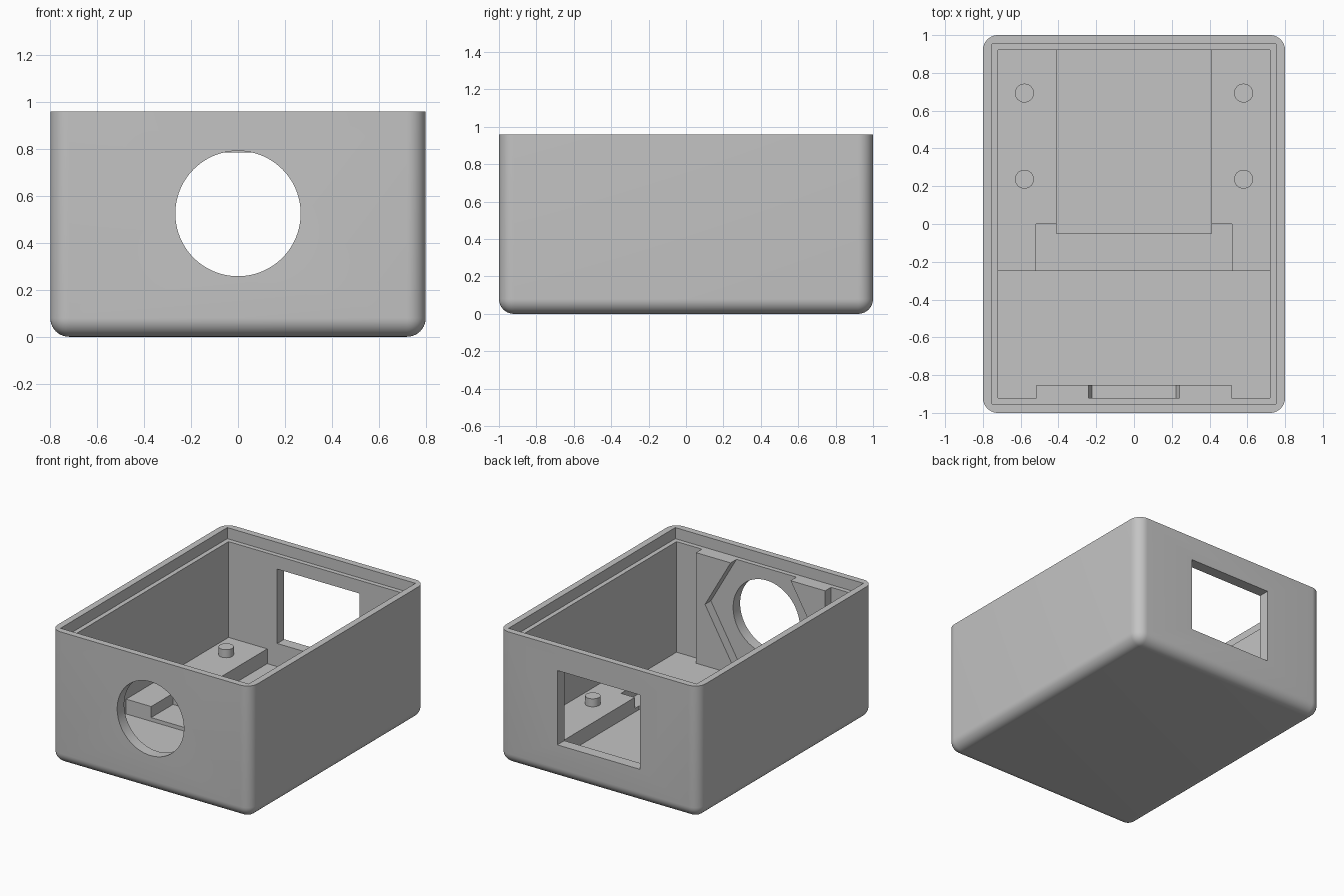
import bpy, bmesh, math
from mathutils import Matrix, Vector

if "Cube" in bpy.data.objects:
    bpy.data.objects.remove(bpy.data.objects["Cube"], do_unlink=True)

grey = bpy.data.materials.new("plain grey")
grey.use_nodes = True
grey.diffuse_color = (0.55, 0.55, 0.55, 1)
grey.node_tree.nodes["Principled BSDF"].inputs["Base Color"].default_value = grey.diffuse_color

WIDTH, DEPTH, HEIGHT = 0.8, 1.0, 0.96      # half width, half depth, height
WALL, LIP, LEDGE = 0.08, 0.047, 0.88       # wall and lip thickness, ledge height
INX, INY = WIDTH - WALL, DEPTH - WALL
HOLE_Z = 0.525                             # centre of the front opening


def add_object(name, bm):
    bmesh.ops.recalc_face_normals(bm, faces=bm.faces)
    mesh = bpy.data.meshes.new(name)
    bm.to_mesh(mesh)
    bm.free()
    mesh.materials.append(grey)
    obj = bpy.data.objects.new(name, mesh)
    bpy.context.collection.objects.link(obj)
    return obj


def box_bm(lo, hi):
    bm = bmesh.new()
    size, mid = Vector(hi) - Vector(lo), (Vector(hi) + Vector(lo)) / 2
    bmesh.ops.create_cube(bm, matrix=Matrix.Translation(mid) @ Matrix.Diagonal((*size, 1)))
    return bm


def box(name, lo, hi):
    return add_object(name, box_bm(lo, hi))


def cylinder(name, centre, radius, length, sides, along_y=False):
    bm = bmesh.new()
    turn = Matrix.Rotation(math.pi / 2, 4, "X") if along_y else Matrix()
    bmesh.ops.create_cone(bm, cap_ends=True, segments=sides, radius1=radius, radius2=radius,
                          depth=length, matrix=Matrix.Translation(centre) @ turn)
    return add_object(name, bm)


def select(obj):
    bpy.ops.object.select_all(action="DESELECT")
    obj.select_set(True)
    bpy.context.view_layer.objects.active = obj


def combine(obj, others, operation="DIFFERENCE"):
    select(obj)
    for other in others:
        mod = obj.modifiers.new("combine", "BOOLEAN")
        mod.operation, mod.solver, mod.object = operation, "EXACT", other
        bpy.ops.object.modifier_apply(modifier=mod.name)
        bpy.data.objects.remove(other, do_unlink=True)


def smooth(obj):
    select(obj)
    bpy.ops.object.shade_smooth_by_angle(angle=math.radians(30))


# Case: rounded sides and bottom, flat open top
bm = box_bm((-WIDTH, -DEPTH, 0), (WIDTH, DEPTH, HEIGHT))
rounded = [e for e in bm.edges if min(v.co.z for v in e.verts) < 0.01]
bmesh.ops.bevel(bm, geom=rounded, offset=WALL, segments=10, profile=0.5, affect="EDGES")
case = add_object("case", bm)

# Cavity, lid ledge, round front opening and square rear opening
combine(case, [
    box("cavity_cutter", (-INX, -INY, WALL), (INX, INY, 1.2)),
    box("ledge_cutter", (LIP - WIDTH, LIP - DEPTH, LEDGE), (WIDTH - LIP, DEPTH - LIP, 1.2)),
    cylinder("front_hole_cutter", (0, -DEPTH, HOLE_Z), 0.267, 0.5, 96, along_y=True),
    box("rear_window_cutter", (-0.33, 0.8, 0.247), (0.33, 1.2, 0.785)),
])
smooth(case)

# Front holder plate with a hexagonal pocket open at the top
holder = box("front_holder", (-0.517, -INY, WALL), (0.517, -0.853, LEDGE))
hexagon = cylinder("hexagon_cutter", (0, -0.9, HOLE_Z), 0.445, 0.4, 6, along_y=True)
# Point the hexagon's corners sideways
if max(v.co.x for v in hexagon.data.vertices) < 0.44:
    hexagon.data.transform(Matrix.Translation((0, 0, HOLE_Z)) @ Matrix.Rotation(math.pi / 6, 4, "Y")
                           @ Matrix.Translation((0, 0, -HOLE_Z)))
combine(holder, [hexagon])

# Thin shelf in front of the sunken middle channel
SHELF_TOP, BLOCK_TOP = 0.107, 0.187
box("floor_shelf", (-0.52, -0.25, WALL), (0.52, -0.05, SHELF_TOP))

# Raised L-shaped side blocks, shelf corners and mounting pegs
for side, s in (("left", 1), ("right", -1)):
    def span(x0, x1):
        return min(s * x0, s * x1), max(s * x0, s * x1)

    def side_box(name, x, y, top):
        x0, x1 = span(*x)
        return box(f"{side}_{name}", (x0, y[0], WALL), (x1, y[1], top))

    side_box("shelf_corner", (0.41, 0.52), (-0.05, 0), SHELF_TOP)
    side_box("block", (0.41, INX), (0, INY), BLOCK_TOP)
    side_box("block_front", (0.52, INX), (-0.25, 0), BLOCK_TOP)
    for place, y in (("front", 0.237), ("rear", 0.693)):
        peg = cylinder(f"{side}_{place}_peg", (s * 0.58, y, 0.2), 0.05, 0.09, 32)
        smooth(peg)
